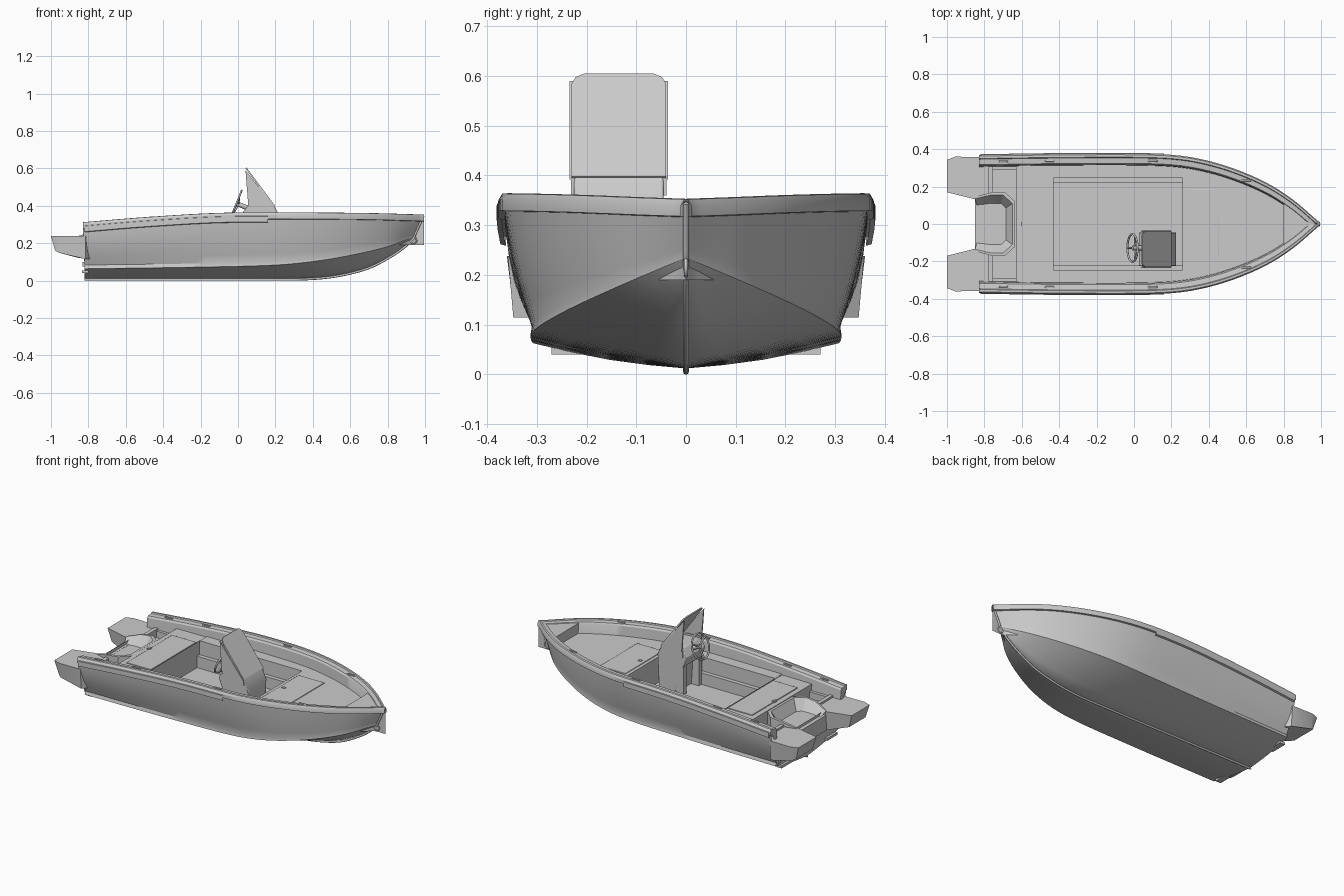
import bpy, bmesh, math
from mathutils import Vector

if "Cube" in bpy.data.objects:
    bpy.data.objects.remove(bpy.data.objects["Cube"])


def curve(table):
    """Smooth interpolation through (x, value) pairs."""
    n = len(table)
    slope = []
    for i in range(n):
        a, b = table[max(i - 1, 0)], table[min(i + 1, n - 1)]
        slope.append((b[1] - a[1]) / (b[0] - a[0]))

    def f(x):
        x = min(max(x, table[0][0]), table[-1][0])
        i = 0
        while i < n - 2 and x > table[i + 1][0]:
            i += 1
        (x0, y0), (x1, y1) = table[i], table[i + 1]
        h = x1 - x0
        t = (x - x0) / h
        return (y0 * (1 + 2 * t) * (1 - t) ** 2 + h * slope[i] * t * (1 - t) ** 2
                + y1 * t * t * (3 - 2 * t) - h * slope[i + 1] * t * t * (1 - t))
    return f


def finish(bm, name, mirror=False, bevel=0):
    bmesh.ops.remove_doubles(bm, verts=bm.verts, dist=0.0004)
    bmesh.ops.recalc_face_normals(bm, faces=bm.faces)
    me = bpy.data.meshes.new(name)
    bm.to_mesh(me)
    bm.free()
    ob = bpy.data.objects.new(name, me)
    bpy.context.collection.objects.link(ob)
    if mirror:
        m = ob.modifiers.new("mirror", 'MIRROR')
        m.use_axis = (False, True, False)
        m.merge_threshold = 0.0005
    if bevel:
        b = ob.modifiers.new("bevel", 'BEVEL')
        b.width, b.segments = bevel, 2
    bpy.ops.object.select_all(action='DESELECT')
    ob.select_set(True)
    bpy.context.view_layer.objects.active = ob
    bpy.ops.object.shade_smooth_by_angle(angle=math.radians(30))
    return ob


def loft(name, rows, mirror=True, caps=False):
    bm = bmesh.new()
    vs = [[bm.verts.new(p) for p in r] for r in rows]
    for a, b in zip(vs, vs[1:]):
        for i in range(len(a) - 1):
            bm.faces.new((a[i], a[i + 1], b[i + 1], b[i]))
    if caps:
        bm.faces.new(vs[0])
    return finish(bm, name, mirror)


def prism(name, low, high, mirror=False, bevel=0):
    bm = bmesh.new()
    a = [bm.verts.new(p) for p in low]
    b = [bm.verts.new(p) for p in high]
    bm.faces.new(a)
    bm.faces.new(b)
    for i in range(len(a)):
        j = (i + 1) % len(a)
        bm.faces.new((a[i], a[j], b[j], b[i]))
    return finish(bm, name, mirror, bevel)


def box(name, x, y, z, mirror=False, bevel=0):
    base = [(x[0], y[0]), (x[1], y[0]), (x[1], y[1]), (x[0], y[1])]
    return prism(name, [(*p, z[0]) for p in base], [(*p, z[1]) for p in base], mirror, bevel)


def side_prism(name, prof, y0, y1, bevel=0):
    return prism(name, [(x, y0, z) for x, z in prof], [(x, y1, z) for x, z in prof], bevel=bevel)


def tube(name, pts, r, closed=False):
    cu = bpy.data.curves.new(name, 'CURVE')
    cu.dimensions, cu.bevel_depth, cu.bevel_resolution = '3D', r, 2
    cu.use_fill_caps = True
    s = cu.splines.new('POLY')
    s.points.add(len(pts) - 1)
    for p, q in zip(s.points, pts):
        p.co = (*q, 1)
    s.use_cyclic_u = closed
    ob = bpy.data.objects.new(name, cu)
    bpy.context.collection.objects.link(ob)
    return ob


# Hull lines
sheer_y = curve([(-.83, .362), (-.4, .368), (.1, .367), (.3, .35), (.5, .3), (.7, .217), (.85, .122), (.99, .002)])
sheer_z = curve([(-.83, .303), (-.5, .33), (-.1, .353), (.3, .355), (.7, .352), (.99, .344)])
chine_y = curve([(-.82, .308), (-.2, .312), (.2, .31), (.4, .288), (.6, .228), (.8, .125), (.94, 0)])
chine_z = curve([(-.82, .063), (-.2, .072), (.2, .083), (.4, .102), (.6, .135), (.8, .182), (.94, .235)])
keel_z = curve([(-.82, .012), (.2, .012), (.4, .015), (.55, .033), (.7, .073), (.82, .135), (.9, .192), (.94, .235)])
N = 40
US = [1 - (1 - i / N) ** 1.4 for i in range(N + 1)]

# Hull shell with V bottom, chine lip and bulged topsides
rows = []
for u in US:
    xk = -.82 + u * 1.76
    xs = -.83 + u * 1.82
    k = Vector((xk, 0, keel_z(xk)))
    c = Vector((xk, chine_y(xk), chine_z(xk)))
    lip = Vector((xk, max(c.y - .006 * (1 - u), 0), c.z + .02 * (1 - u ** 4)))
    s = Vector((xs, sheer_y(xs) if u < 1 else 0, sheer_z(xs)))
    row = []
    for t in (0, .25, .5, .75, 1):
        row.append(k.lerp(c, t) - Vector((0, 0, .008 * math.sin(math.pi * t) * (1 - u))))
    for i in range(7):
        t = i / 6
        row.append(lip.lerp(s, t) + Vector((0, .015 * math.sin(math.pi * t) * (1 - u), 0)))
    rows.append(row)
loft("hull", rows)

# Transom closes the stern up to the motor cutout
half = [p for p in rows[0] if p.z < .25]
bm = bmesh.new()
bm.faces.new([bm.verts.new(p) for p in half + [Vector((p.x, -p.y, p.z)) for p in reversed(half[1:])]])
finish(bm, "transom")

# Keel and stem strip
stem = [(r[0].x, 0, r[0].z - .006) for r in rows] + [(p.x + .001, 0, p.z) for p in rows[-1][6:]]
tube("keel_strip", stem, .006)

# Gunwale cap, rub rail and inner liner
rail = []
for u in US:
    x = -.83 + 1.825 * u
    y, z = sheer_y(x), sheer_z(x)
    prof = [(-.006, z - .028), (.008, z - .026), (.008, z - .004), (.001, z + .008), (-.012, z + .009),
            (-.016, z + .003), (-.045, z), (-.052, z - .01), (-.06, .19)]
    rail.append([(x, max(y + d, 0), h) for d, h in prof])
loft("gunwale", rail, caps=True)
side_x = [-.82 + .98 * i / 16 for i in range(17)]
loft("side_fender", [[(x, sheer_y(x) + a, sheer_z(x) + b) for a, b in
     ((0, -.045), (.011, -.042), (.011, -.012), (0, -.008))] for x in side_x], caps=True)

# Decks around the sunken cockpit
DZ, WY, FLOOR = .285, .245, .13


def edge(x, d=.05):
    return max(sheer_y(x) - d, 0)


def span(a, b, n=14):
    return [a + (b - a) * i / n for i in range(n + 1)]


loft("foredeck", [[(x, 0, DZ), (x, edge(x), DZ)] for x in span(.26, .82)])
loft("side_deck", [[(x, WY, DZ), (x, edge(x), DZ)] for x in span(-.43, .26)])
loft("aft_seat_deck", [[(x, 0, DZ - .005), (x, edge(x), DZ - .005)] for x in span(-.62, -.43, 4)])
loft("bow_platform", [[(.8, 0, DZ), (.8, edge(.8, .04), DZ)]] +
     [[(x, 0, sheer_z(x) - .004), (x, edge(x, .04), sheer_z(x) - .004)] for x in span(.8, .98)])

# Cockpit well
bm = bmesh.new()
ring = [(-.43, -WY), (.26, -WY), (.26, WY), (-.43, WY)]
top = [bm.verts.new((*p, DZ)) for p in ring]
bot = [bm.verts.new((*p, FLOOR)) for p in ring]
bm.faces.new(bot)
for i in range(4):
    bm.faces.new((top[i], top[(i + 1) % 4], bot[(i + 1) % 4], bot[i]))
finish(bm, "cockpit_well")
box("cockpit_side_ledge", (-.43, .26), (WY - .025, WY), (FLOOR, .2), True)

# Hatches and latches
box("bow_hatch", (.28, .455), (-.18, .185), (DZ - .01, DZ + .004), bevel=.002)
box("aft_hatch", (-.6, -.435), (-.22, .22), (DZ - .02, DZ), bevel=.002)
box("bow_hatch_latch", (.3, .32), (-.008, .008), (DZ, DZ + .008))
box("aft_hatch_latch", (-.605, -.59), (-.012, .012), (DZ - .01, DZ + .006))

# Stern: bulkhead, side lockers, dividers
box("stern_bulkhead", (-.632, -.618), (-.315, .315), (.19, DZ - .005))
box("stern_floor", (-.82, -.62), (-.32, .32), (.18, .2))
box("stern_divider", (-.778, -.755), (.15, .32), (.19, .25), True)
box("stern_step", (-.755, -.632), (.29, .32), (.2, .24), True)

# Motor well with flared walls
outer = [(-.85, .145), (-.76, .17), (-.69, .17), (-.635, .12)]
lip = [(-.85, .135), (-.765, .155), (-.7, .155), (-.65, .11)]
inner = [(-.84, .1), (-.77, .11), (-.71, .11), (-.685, .085)]
tops = [.24, .268, .275, .278]
mw = []
for o, l, n, h in zip(outer, lip, inner, tops):
    mw.append([(*o, .13 if o[0] < -.8 else .19), (*o, h), (*l, h), (*n, .212), (n[0], 0, .212)])
mw.append([(-.635, 0, .19), (-.635, 0, .278), (-.65, 0, .278), (-.685, 0, .212), (-.685, 0, .212)])
loft("motor_well", mw)
box("motor_mount", (-.85, -.81), (-.14, .14), (.12, .213))

# Stern platforms either side of the motor
pod = [(-1, .17), (-1, .343), (-.955, .36), (-.815, .358), (-.775, .3), (-.765, .17), (-.85, .132)]
low = [(max(x, -.978) if x < -.9 else x, .25 + (y - .25) * .9, .16 - .045 * min(1, (x + 1) / .17)) for x, y in pod]
prism("stern_platform", low, [(x, y, .238) for x, y in pod], True)

# Trim tabs
box("trim_tab", (-.835, -.8), (.17, .27), (.04, .055), True)
box("transom_fitting", (-.832, -.8), (.27, .295), (.075, .1), True)

# Helm console, standing on the cockpit floor
Y0, Y1 = -.225, -.045
side_prism("console", [(.1, FLOOR), (.215, FLOOR), (.225, .34), (.195, .4), (.06, .41), (.025, .365),
                       (.05, .3), (.09, .28)], Y0, Y1, .004)
box("console_foot", (.05, .1), (Y0, Y0 + .03), (FLOOR, .3))
box("console_foot_inner", (.05, .1), (Y1 - .03, Y1), (FLOOR, .3))

# Windscreen: sloped panel with rounded top, and two side wings
yc, hw = -.135, .095
shape = [(-hw, 0), (hw, 0), (hw, .9), (hw - .008, .965), (hw - .025, 1), (-hw + .025, 1), (-hw + .008, .965), (-hw, .9)]
prism("windscreen", [(.2 - .155 * t, yc + y, .398 + .207 * t) for y, t in shape],
      [(.189 - .15 * t, yc + y, .392 + .21 * t) for y, t in shape])
for nm, y, d in (("windscreen_wing_left", yc - hw, -1), ("windscreen_wing_right", yc + hw, 1)):
    side_prism(nm, [(.04, .59), (.055, .4), (.197, .392)], y - .004, y + .004)
    side_prism(nm + "_base", [(.05, .36), (.2, .36), (.197, .395), (.15, .415), (.055, .42)],
               y - .004 * (1 + d) - .001, y + .004 * (1 - d) + .001)

# Steering wheel with three spokes
c = Vector((-.008, -.128, .412))
up, side, fwd = Vector((.37, 0, .93)), Vector((0, 1, 0)), Vector((.93, 0, -.37))


def rim(a, r):
    return c + up * (r * math.cos(a)) + side * (r * math.sin(a))


tube("steering_wheel_rim", [rim(math.tau * i / 28, .074) for i in range(28)], .0055, True)
for i in range(3):
    tube("steering_wheel_spoke", [c + fwd * .012, rim(math.tau * (i + .5) / 3, .074)], .005)
tube("steering_column", [c, c + fwd * .08], .013)

# Bow eye and deck cleats
tube("bow_eye", [(.938 + .017 * math.cos(math.tau * i / 14), 0, .215 + .017 * math.sin(math.tau * i / 14))
                 for i in range(14)], .004, True)
for x in (-.7, -.45, .1, .6):
    y, z = sheer_y(x) - .03, sheer_z(x)
    box("deck_cleat", (x - .025, x + .025), (y - .005, y + .005), (z - .004, z + .008), True, .002)
